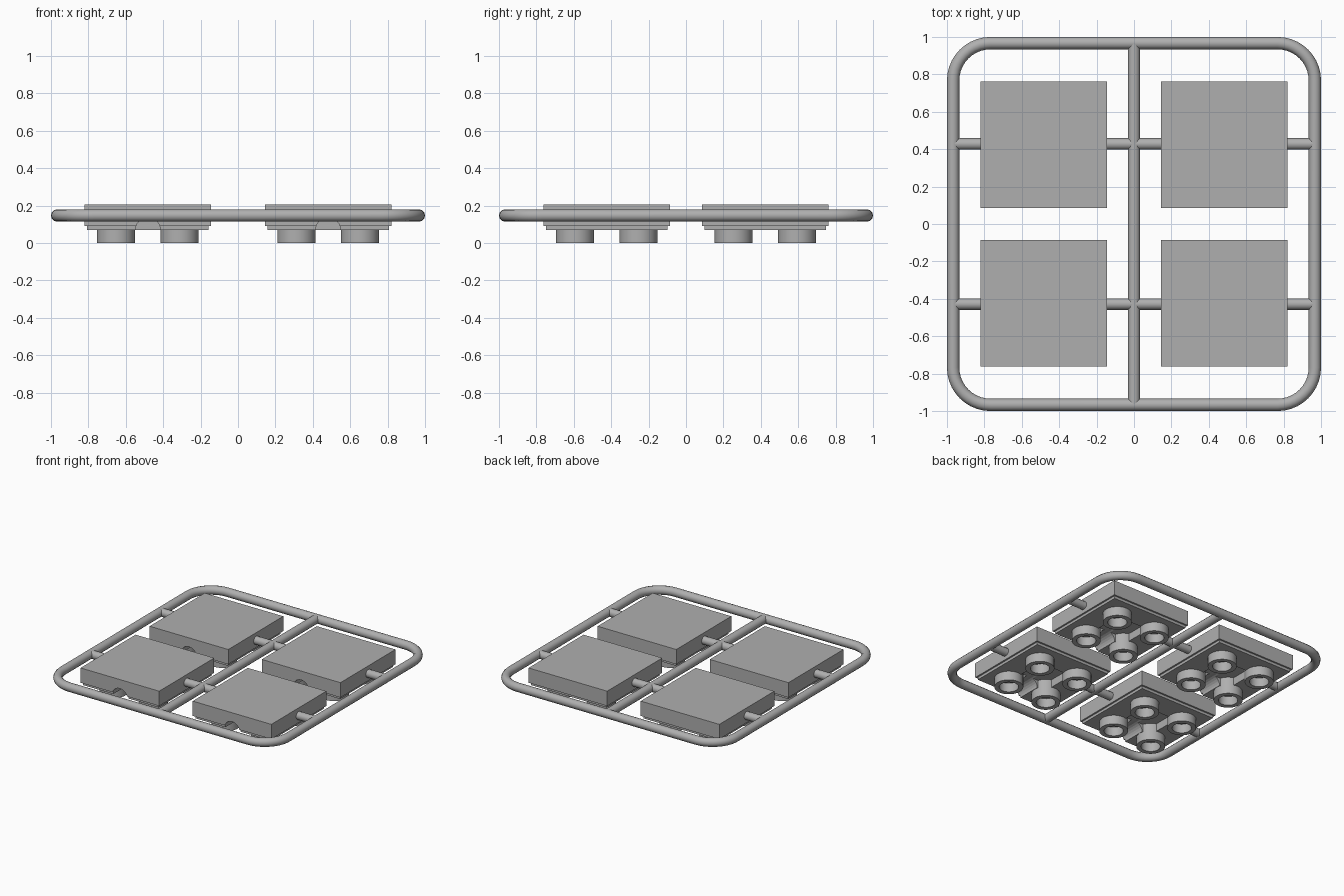
import bpy, bmesh, math

cube = bpy.data.objects.get("Cube")
if cube:
    bpy.data.objects.remove(cube, do_unlink=True)

grey = bpy.data.materials.new("mid_grey")
grey.use_nodes = True
colour = (0.43, 0.43, 0.43, 1)
grey.diffuse_color = colour
grey.node_tree.nodes["Principled BSDF"].inputs["Base Color"].default_value = colour

TILE_X, TILE_Y, STUD = 0.482, 0.424, 0.17
BAR_Z, BAR_R = 0.147, 0.033


def add_object(name, data):
    obj = bpy.data.objects.new(name, data)
    bpy.context.collection.objects.link(obj)
    return obj


def lofted(name, rings, sides, turn=0.0, closed=False):
    """Stack regular rings of (radius, height) into a solid."""
    bm = bmesh.new()
    loops = [[bm.verts.new((r * math.cos(turn + math.tau * i / sides),
                            r * math.sin(turn + math.tau * i / sides), z))
              for i in range(sides)] for r, z in rings]
    for a, b in zip(loops, loops[1:]):
        for i in range(sides):
            j = (i + 1) % sides
            bm.faces.new((a[i], a[j], b[j], b[i]))
    bm.faces.new(loops[0])
    bm.faces.new(loops[-1])
    bmesh.ops.recalc_face_normals(bm, faces=bm.faces)
    mesh = bpy.data.meshes.new(name)
    bm.to_mesh(mesh)
    bm.free()
    mesh.materials.append(grey)
    return mesh


def smooth(obj):
    bpy.ops.object.select_all(action='DESELECT')
    obj.select_set(True)
    bpy.context.view_layer.objects.active = obj
    bpy.ops.object.shade_smooth_by_angle(angle=math.radians(40))


def bar(name, points, radius, cyclic=False):
    """Round bar swept along a path at the frame height."""
    curve = bpy.data.curves.new(name, 'CURVE')
    curve.dimensions = '3D'
    curve.bevel_depth = radius
    curve.bevel_resolution = 4
    curve.use_fill_caps = True
    spline = curve.splines.new('POLY')
    spline.points.add(len(points) - 1)
    for p, (x, y) in zip(spline.points, points):
        p.co = (x, y, BAR_Z, 1)
    spline.use_cyclic_u = cyclic
    temp = add_object(name + "_path", curve)
    graph = bpy.context.evaluated_depsgraph_get()
    mesh = bpy.data.meshes.new_from_object(temp.evaluated_get(graph))
    bpy.data.objects.remove(temp, do_unlink=True)
    mesh.materials.clear()
    mesh.materials.append(grey)
    smooth(add_object(name, mesh))


# Rounded outer frame
half, corner, steps = 1 - BAR_R, 0.2, 10
path = []
for k, (sx, sy) in enumerate([(1, 1), (-1, 1), (-1, -1), (1, -1)]):
    for i in range(steps + 1):
        a = (k + i / steps) * math.pi / 2
        path.append((sx * (half - corner) + corner * math.cos(a),
                     sy * (half - corner) + corner * math.sin(a)))
bar("outer_frame", path, BAR_R, cyclic=True)

# Middle bar and the short connectors to the tiles
bar("middle_bar", [(0, -half), (0, half)], BAR_R)
for sx, side in ((1, "left"), (-1, "right")):
    for sy, end in ((1, "back"), (-1, "front")):
        y = sy * (TILE_Y + 0.004)
        bar(f"{side}_{end}_inner_connector", [(0, y), (sx * 0.18, y)], 0.031)
        bar(f"{side}_{end}_outer_connector", [(sx * 0.79, y), (sx * half, y)], 0.031)

# Tile body: square slab with a stepped lower lip
root = math.sqrt(2)
slab, lip = 0.338 * root, 0.325 * root
body = add_object("tile_body", lofted(
    "tile_body", [(lip, 0.07), (lip, 0.09), (slab, 0.09), (slab, 0.205)],
    4, math.pi / 4))

# Central recess and half-round notch opening to the front
recess = add_object("recess_cutter", lofted(
    "recess_cutter", [(0.14 * root, 0.03), (0.14 * root, 0.13)], 4, math.pi / 4))
notch = add_object("notch_cutter", lofted(
    "notch_cutter", [(0.066, 0), (0.066, 0.5)], 24))
notch.rotation_euler.x = math.pi / 2
notch.location.z = 0.07
for cutter in (recess, notch):
    cutter.hide_render = True
    mod = body.modifiers.new(cutter.name, 'BOOLEAN')
    mod.operation = 'DIFFERENCE'
    mod.solver = 'EXACT'
    mod.object = cutter
bpy.context.view_layer.update()
graph = bpy.context.evaluated_depsgraph_get()
tile_mesh = bpy.data.meshes.new_from_object(body.evaluated_get(graph))
for obj in (body, recess, notch):
    bpy.data.objects.remove(obj, do_unlink=True)

# Hollow stud, open at the bottom
stud_mesh = lofted("hollow_stud", [(0.102, 0.14), (0.102, 0), (0.068, 0),
                                   (0.068, 0.075)], 32)

# Four tiles, each with four studs
for sx, side in ((1, "left"), (-1, "right")):
    for sy, end in ((1, "back"), (-1, "front")):
        cx, cy = sx * TILE_X, sy * TILE_Y
        tile = add_object(f"{side}_{end}_tile", tile_mesh)
        tile.location = (cx, cy, 0)
        for i, (dx, dy) in enumerate([(1, 1), (-1, 1), (-1, -1), (1, -1)]):
            stud = add_object(f"{side}_{end}_stud_{i + 1}", stud_mesh)
            stud.location = (cx + dx * STUD, cy + dy * STUD, 0)
            if stud_mesh.users == 1:
                smooth(stud)
